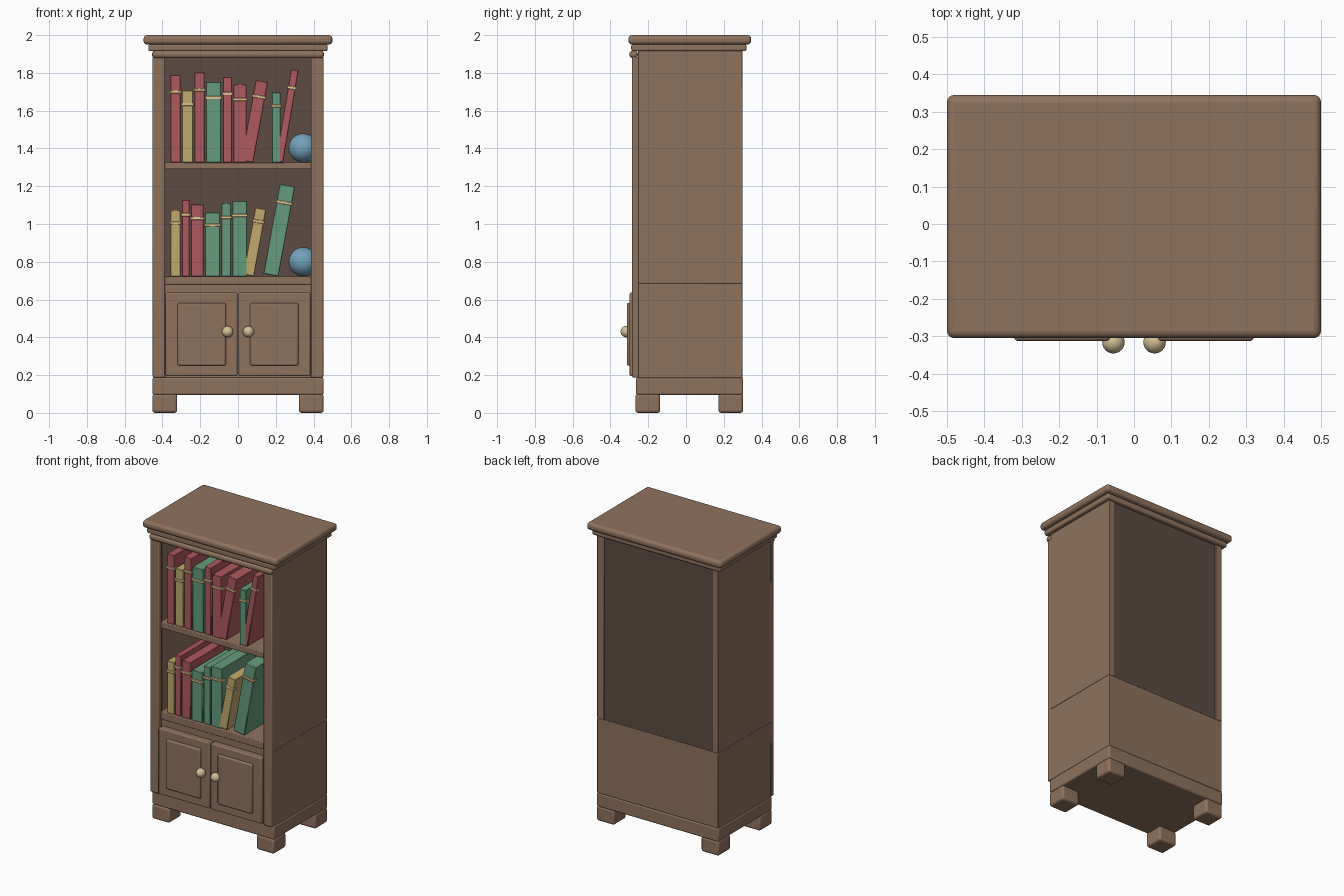
import bpy
from math import radians
from mathutils import Matrix


def mat(name, r, g, b):
    m = bpy.data.materials.new(name)
    m.diffuse_color = (r, g, b, 1)
    return m


WOOD = mat("wood", 0.28, 0.17, 0.11)
DARK = mat("dark_wood", 0.11, 0.07, 0.055)
RED = mat("red_cloth", 0.42, 0.10, 0.11)
GREEN = mat("green_cloth", 0.13, 0.33, 0.20)
TAN = mat("tan_cloth", 0.53, 0.40, 0.15)
BAND = mat("gilt_band", 0.75, 0.55, 0.27)
BRASS = mat("pale_brass", 0.65, 0.52, 0.30)
BLUE = mat("blue_glaze", 0.17, 0.36, 0.50)


def box(name, x0, x1, y0, y1, z0, z1, m=WOOD, bevel=0.004, seg=2):
    """Bevelled box given by its extents."""
    bpy.ops.mesh.primitive_cube_add(size=1)
    o = bpy.context.object
    o.name = name
    o.data.transform(Matrix.Translation(((x0 + x1) / 2, (y0 + y1) / 2, (z0 + z1) / 2))
                     @ Matrix.Diagonal((x1 - x0, y1 - y0, z1 - z0, 1)))
    o.data.materials.append(m)
    if bevel:
        b = o.modifiers.new("bevel", 'BEVEL')
        b.width, b.segments = bevel, seg
        bpy.ops.object.shade_smooth_by_angle()
    return o


def ball(name, loc, r, m):
    bpy.ops.mesh.primitive_uv_sphere_add(segments=32, ring_count=16, radius=r, location=loc)
    o = bpy.context.object
    o.name = name
    o.data.materials.append(m)
    bpy.ops.object.shade_smooth()


def book(xr, base, w, h, m, lean=0):
    """Book standing on its lower right edge at xr, leaning right by some degrees."""
    parts = [box("book", -w, 0, -0.24, 0.12, 0, h, m, 0.003, 1),
             box("book_band", -w - 0.004, 0.004, -0.247, -0.21,
                 h * 0.805 - 0.008, h * 0.805 + 0.008, BAND, 0.002, 1)]
    for o in parts:
        o.location = (xr, 0, base)
        o.rotation_euler.y = radians(lean)


# Cornice
box("top_slab", -0.5, 0.5, -0.305, 0.345, 1.95, 2.0, bevel=0.02, seg=4)
box("cornice_step", -0.475, 0.475, -0.29, 0.32, 1.915, 1.952, bevel=0.01, seg=3)
box("front_moulding", -0.455, 0.455, -0.299, -0.255, 1.878, 1.918, bevel=0.017, seg=4)

# Base and cupboard
box("plinth", -0.453, 0.453, -0.265, 0.303, 0.095, 0.187, bevel=0.01, seg=3)
box("cupboard", -0.45, 0.45, -0.255, 0.3, 0.185, 0.685)
for s in (-1, 1):
    xs = sorted((s * 0.322, s * 0.453))
    for y, n in ((-0.268, "front_foot"), (0.172, "back_foot")):
        box(n, *xs, y, y + 0.131, 0, 0.1, bevel=0.014, seg=3)

    # Side panels, front stiles, doors and knobs
    box("side_panel", *sorted((s * 0.4, s * 0.45)), -0.255, 0.3, 0.685, 1.92)
    box("front_stile", *sorted((s * 0.387, s * 0.452)), -0.285, -0.25, 0.187, 1.885, bevel=0.006)
    box("door", *sorted((s * 0.003, s * 0.383)), -0.298, -0.25, 0.195, 0.637, bevel=0.007)
    box("door_panel", *sorted((s * 0.064, s * 0.32)), -0.313, -0.28, 0.25, 0.583, bevel=0.01, seg=3)
    ball("door_knob", (s * 0.055, -0.316, 0.43), 0.03, BRASS)

# Back panel and shelves
box("back_panel", -0.402, 0.402, 0.27, 0.292, 0.685, 1.92, DARK, 0)
box("lower_shelf", -0.402, 0.402, -0.262, 0.272, 0.68, 0.723)
box("upper_shelf", -0.402, 0.402, -0.262, 0.272, 1.29, 1.325)

# Books: right edge, width, height, colour, lean
upper = [(-0.304, 0.053, 0.465, RED, 0), (-0.238, 0.059, 0.383, TAN, 0),
         (-0.177, 0.053, 0.478, RED, 0), (-0.09, 0.08, 0.427, GREEN, 0),
         (-0.032, 0.048, 0.453, RED, 0), (0.045, 0.069, 0.415, RED, 0),
         (0.08, 0.065, 0.433, RED, 10.4), (0.225, 0.046, 0.372, GREEN, 0),
         (0.238, 0.04, 0.495, RED, 9.6)]
lower = [(-0.304, 0.053, 0.35, TAN, 0), (-0.257, 0.04, 0.405, RED, 0),
         (-0.183, 0.066, 0.381, RED, 0), (-0.095, 0.08, 0.337, GREEN, 0),
         (-0.037, 0.05, 0.387, GREEN, 0), (0.047, 0.077, 0.4, GREEN, 0),
         (0.085, 0.058, 0.36, TAN, 10.2), (0.214, 0.081, 0.483, GREEN, 10.4)]
for base, row in ((1.325, upper), (0.723, lower)):
    for xr, w, h, m, lean in row:
        book(xr, base, w, h, m, lean)
    # Glazed ball at the end of the shelf
    ball("shelf_ball", (0.345, 0.0, base + 0.077), 0.077, BLUE)
